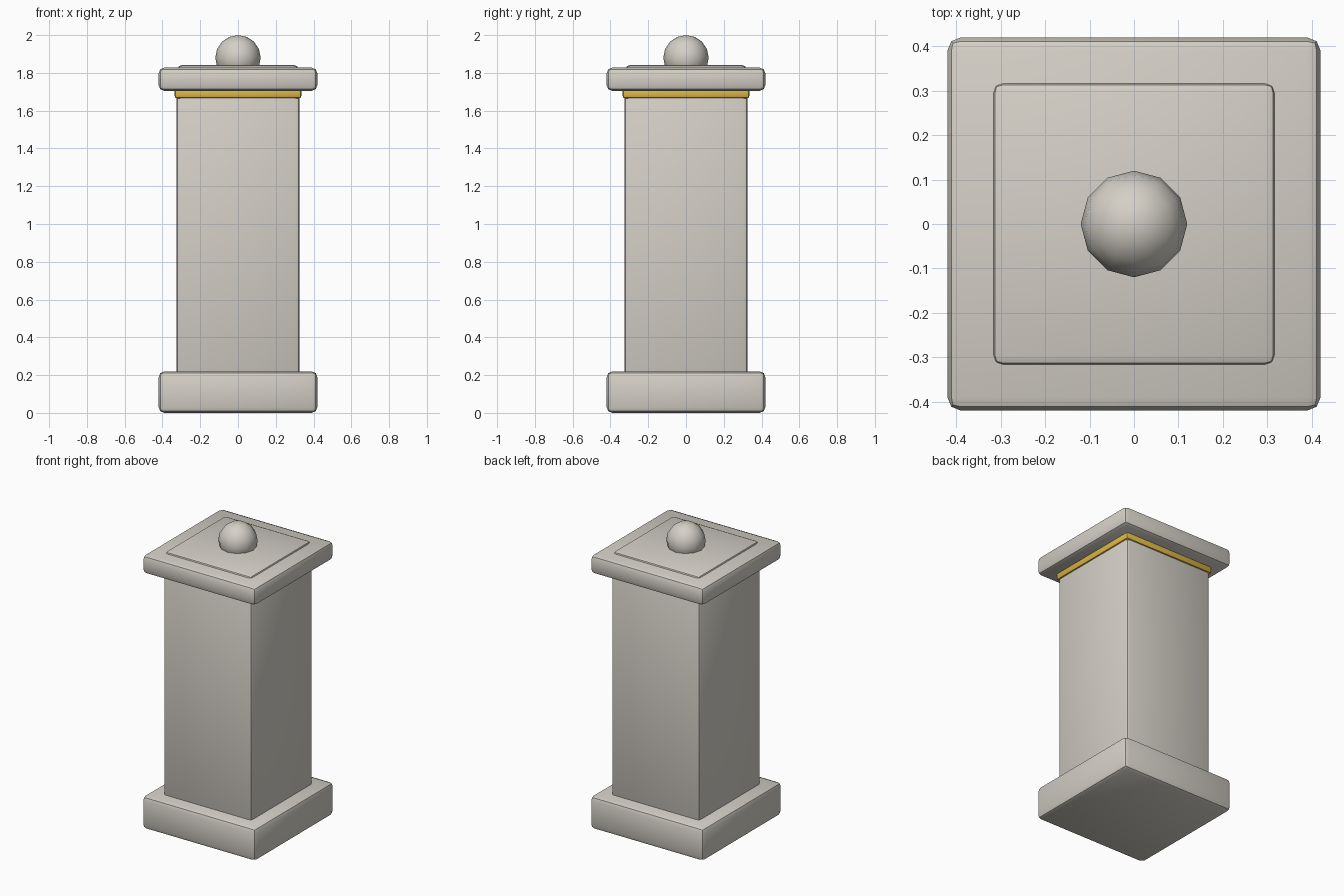
import bpy

cube = bpy.data.objects.get("Cube")
if cube:
    bpy.data.objects.remove(cube, do_unlink=True)


def material(name, colour):
    mat = bpy.data.materials.new(name)
    mat.use_nodes = True
    mat.diffuse_color = colour
    mat.node_tree.nodes["Principled BSDF"].inputs["Base Color"].default_value = colour
    return mat


stone = material("pale stone", (0.66, 0.63, 0.57, 1))
gold = material("gold trim", (0.72, 0.47, 0.06, 1))


def block(name, half, bottom, top, bevel, mat):
    """Square slab with rounded edges, centred on the z axis."""
    bpy.ops.mesh.primitive_cube_add(size=1, location=(0, 0, (bottom + top) / 2))
    obj = bpy.context.object
    obj.name = name
    obj.scale = (2 * half, 2 * half, top - bottom)
    bpy.ops.object.transform_apply(location=False, rotation=False, scale=True)
    mod = obj.modifiers.new("rounded edges", "BEVEL")
    mod.width = bevel
    mod.segments = 2
    bpy.ops.object.modifier_apply(modifier=mod.name)
    bpy.ops.object.shade_smooth_by_angle()
    obj.data.materials.append(mat)


# Pillar, from the ground up
block("base", 0.42, 0, 0.22, 0.03, stone)
block("shaft", 0.325, 0.18, 1.69, 0.02, stone)
block("gold_band", 0.335, 1.665, 1.715, 0.012, gold)
block("cap", 0.42, 1.705, 1.828, 0.03, stone)
block("cap_panel", 0.32, 1.77, 1.843, 0.025, stone)

# Ball finial
bpy.ops.mesh.primitive_uv_sphere_add(segments=12, ring_count=8, radius=0.12,
                                     location=(0, 0, 1.88))
ball = bpy.context.object
ball.name = "ball_finial"
bpy.ops.object.shade_smooth()
ball.data.materials.append(stone)
